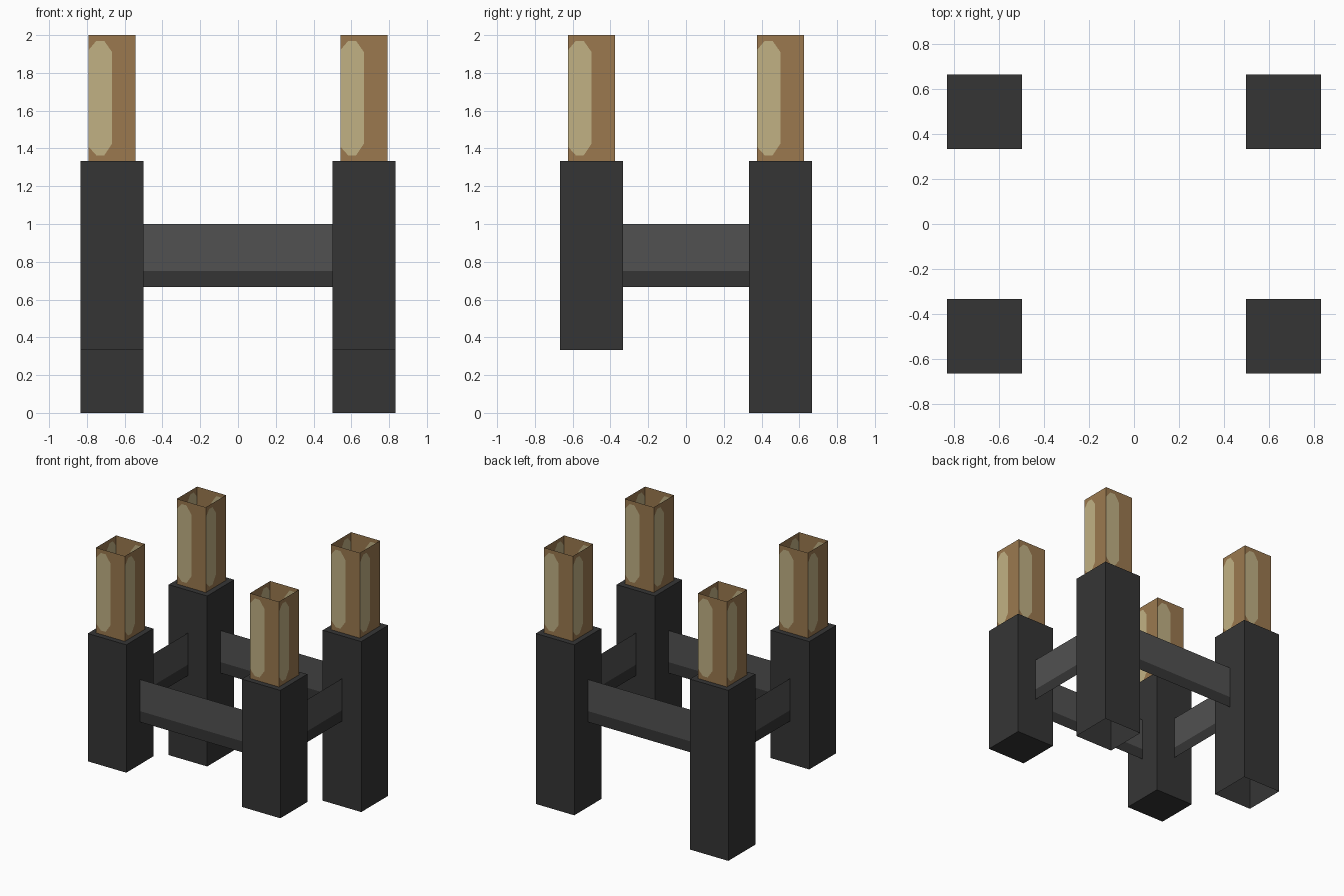
import bpy
import bmesh
import math
from mathutils import Matrix, Vector

if "Cube" in bpy.data.objects:
    bpy.data.objects.remove(bpy.data.objects["Cube"])


def material(name, r, g, b):
    """Flat colour given as 0-255 sRGB, stored as linear."""
    lin = [((c / 255 + 0.055) / 1.055) ** 2.4 for c in (r, g, b)]
    m = bpy.data.materials.new(name)
    m.diffuse_color = (*lin, 1)
    m.use_nodes = True
    m.node_tree.nodes["Principled BSDF"].inputs["Base Color"].default_value = m.diffuse_color
    return m


CHARCOAL = material("charcoal", 53, 53, 53)
GREY = material("rail_grey", 81, 81, 81)
BROWN = material("brown_glass", 155, 121, 79)
CREAM = material("cream_highlight", 193, 177, 132)

PX, PY, HALF = 2 / 3, 0.5, 1 / 6     # post centres and half width
POST_TOP, TOP = 4 / 3, 2.0


def finish(name, bm, mats):
    me = bpy.data.meshes.new(name)
    bm.to_mesh(me)
    bm.free()
    for m in mats:
        me.materials.append(m)
    ob = bpy.data.objects.new(name, me)
    bpy.context.collection.objects.link(ob)
    return ob


def add_face(bm, pts, mat=0):
    f = bm.faces.new([bm.verts.new(p) for p in pts])
    f.material_index = mat
    return f


def post(name, x, y, z0, open_bottom):
    bm = bmesh.new()
    bmesh.ops.create_cube(bm, size=1)
    h = POST_TOP - z0
    bmesh.ops.scale(bm, vec=(2 * HALF, 2 * HALF, h), verts=bm.verts)
    bmesh.ops.translate(bm, vec=(x, y, z0 + h / 2), verts=bm.verts)
    if open_bottom:
        under = [f for f in bm.faces if f.normal.z < -0.9]
        bmesh.ops.delete(bm, geom=under, context='FACES_ONLY')
    finish(name, bm, [CHARCOAL])


def chimney(name, x, y):
    """Open square tube; every wall has a cream patch on its left half."""
    w = 0.25
    # patch outline from its lower left corner round to its upper left corner
    patch = [(0, 1.41), (0.042, 1.363), (0.083, 1.363), (0.125, 1.425),
             (0.125, 1.91), (0.083, 1.97), (0.042, 1.97), (0, 1.92)]
    wall = [(0, POST_TOP), (w, POST_TOP), (w, TOP), (0, TOP)] + patch[::-1]
    bm = bmesh.new()
    for i in range(4):
        rot = Matrix.Rotation(i * math.pi / 2, 4, 'Z')
        for outline, mat in ((wall, 0), (patch, 1)):
            pts = [rot @ Vector((u - w / 2, -w / 2, z)) + Vector((x, y, 0))
                   for u, z in outline]
            add_face(bm, pts, mat)
    bmesh.ops.remove_doubles(bm, verts=bm.verts, dist=1e-5)
    finish(name, bm, [BROWN, CREAM])


def rail(name, a, b):
    """Thin upright panel, grey with a charcoal lower strip."""
    bm = bmesh.new()
    for z0, z1, mat in ((2 / 3, 0.752, 1), (0.752, 1.0, 0)):
        add_face(bm, [(*a, z0), (*b, z0), (*b, z1), (*a, z1)], mat)
    bmesh.ops.remove_doubles(bm, verts=bm.verts, dist=1e-5)
    finish(name, bm, [GREY, CHARCOAL])


# posts with a chimney on each; the back posts reach the ground
for sx, side in ((-1, "left"), (1, "right")):
    for sy, end in ((-1, "front"), (1, "back")):
        back = sy > 0
        post(f"{end}_{side}_post", sx * PX, sy * PY, 0 if back else 1 / 3, back)
        chimney(f"{end}_{side}_chimney", sx * PX, sy * PY)

# rails between the inner faces of the posts
ix, iy = PX - HALF, PY - HALF
rail("front_rail", (-ix, -PY), (ix, -PY))
rail("back_rail", (ix, PY), (-ix, PY))
rail("right_rail", (PX, -iy), (PX, iy))
rail("left_rail", (-PX, iy), (-PX, -iy))
